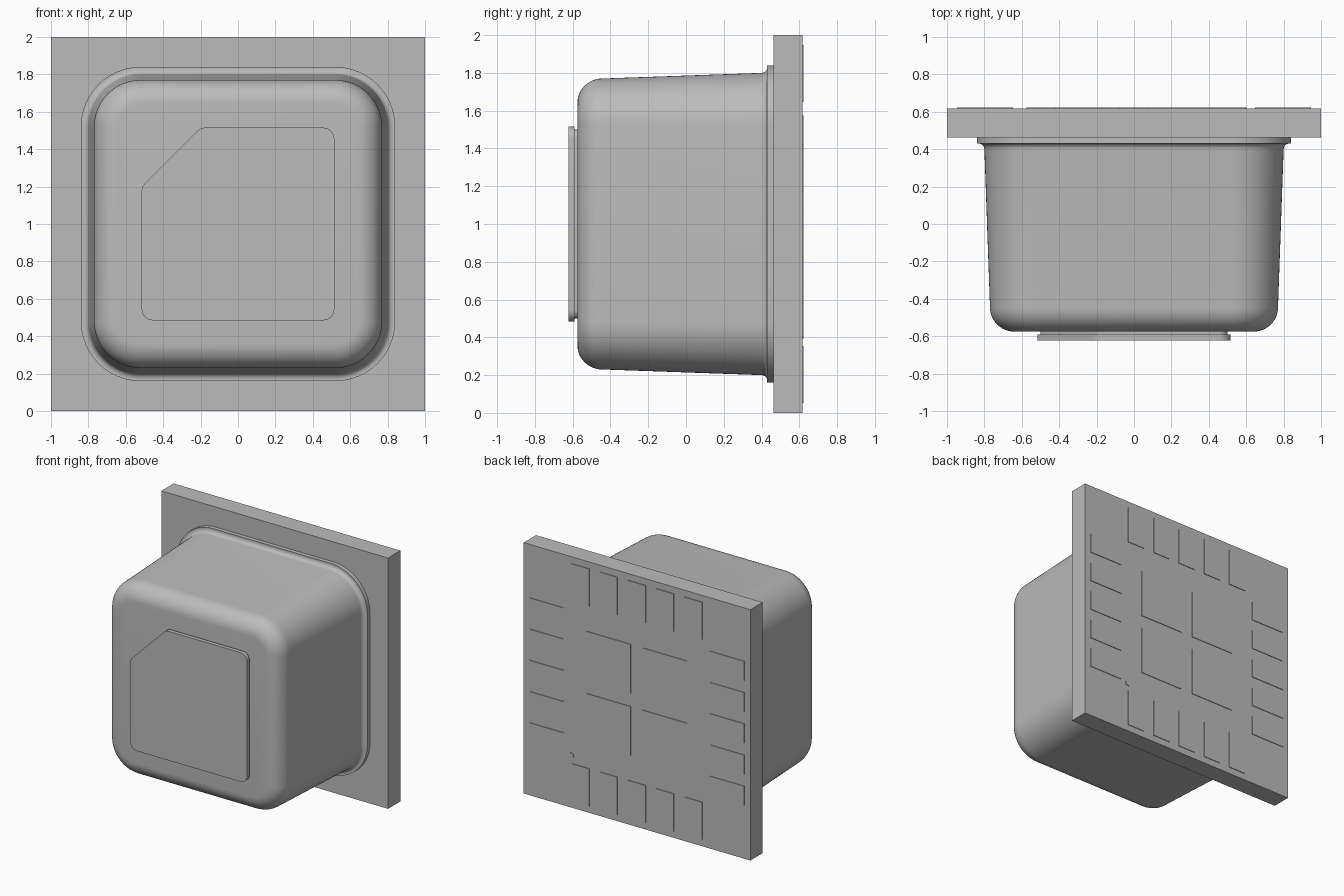
import bpy, bmesh, math
from math import radians, sin, cos

cube = bpy.data.objects.get("Cube")
if cube:
    bpy.data.objects.remove(cube, do_unlink=True)

grey = bpy.data.materials.new("neutral grey")
grey.use_nodes = True
colour = (0.5, 0.5, 0.5, 1)
grey.diffuse_color = colour
grey.node_tree.nodes["Principled BSDF"].inputs["Base Color"].default_value = colour


def finish(name, bm, smooth=False):
    bmesh.ops.recalc_face_normals(bm, faces=bm.faces)
    mesh = bpy.data.meshes.new(name)
    bm.to_mesh(mesh)
    bm.free()
    mesh.materials.append(grey)
    obj = bpy.data.objects.new(name, mesh)
    bpy.context.collection.objects.link(obj)
    if smooth:
        bpy.ops.object.select_all(action='DESELECT')
        obj.select_set(True)
        bpy.context.view_layer.objects.active = obj
        bpy.ops.object.shade_smooth_by_angle(angle=radians(30))
    return obj


def box(name, x, y0, y1, z, w, h):
    bm = bmesh.new()
    bmesh.ops.create_cube(bm, size=1)
    bmesh.ops.scale(bm, vec=(w, y1 - y0, h), verts=bm.verts)
    bmesh.ops.translate(bm, vec=(x, (y0 + y1) / 2, z), verts=bm.verts)
    return finish(name, bm)


def loft(name, corners, sections, steps):
    """Loft rounded outlines; corners are (x, z, start, end), sections (radius, y)."""
    bm = bmesh.new()
    rings = []
    for r, y in sections:
        ring = []
        for cx, cz, a0, a1 in corners:
            for i in range(steps + 1):
                a = radians(a0 + (a1 - a0) * i / steps)
                ring.append(bm.verts.new((cx + r * cos(a), y, cz + r * sin(a))))
        rings.append(ring)
    for a, b in zip(rings, rings[1:]):
        for i in range(len(a)):
            j = (i + 1) % len(a)
            bm.faces.new((a[i], a[j], b[j], b[i]))
    bm.faces.new(rings[0])
    bm.faces.new(rings[-1])
    return finish(name, bm, True)


# Square base plate
BACK = 0.617
box("base_plate", 0, 0.462, BACK, 1, 2, 2)

# Flange and tapered dome share the same corner centres
C = 0.52
square = [(C, 1 + C, 0, 90), (-C, 1 + C, 90, 180),
          (-C, 1 - C, 180, 270), (C, 1 - C, 270, 360)]
loft("dome_flange", square, [(0.32, 0.465), (0.32, 0.43)], 16)

profile = [(0.31, 0.432)]
for i in range(7):                       # concave fillet at the foot
    a = radians(90 + 90 * i / 6)
    profile.append((0.31 + 0.03 * cos(a), 0.40 + 0.03 * sin(a)))
for i in range(13):                      # rounded front rim
    a = radians(90 * i / 12)
    profile.append((0.12 + 0.13 * cos(a), -0.445 - 0.13 * sin(a)))
loft("dome", square, profile, 16)

# Front plate with one cut corner, on a slightly smaller adhesive layer
S = 0.455
cut = [(S, 1 + S, 0, 90), (-0.175, 1 + S, 90, 135), (-S, 1.175, 135, 180),
       (-S, 1 - S, 180, 270), (S, 1 - S, 270, 360)]
loft("adhesive_layer", cut, [(0.045, -0.57), (0.045, -0.59)], 8)
loft("front_plate", cut, [(0.06, -0.59), (0.06, -0.622)], 8)

# Rear contact pads: five per side and four in the centre
TOP = 0.622
for i in range(-2, 3):
    along = i * 0.249
    for side, word in ((1, "left"), (-1, "right")):
        box(f"{word}_pad", side * 0.797, BACK - 0.01, TOP, 1 + along, 0.3, 0.155)
    for side, word in ((1, "upper"), (-1, "lower")):
        box(f"{word}_pad", along, BACK - 0.01, TOP, 1 + side * 0.797, 0.155, 0.3)
for sx in (-1, 1):
    for sz in (-1, 1):
        box("centre_pad", sx * 0.248, BACK - 0.01, TOP, 1 + sz * 0.248, 0.39, 0.39)

# Round corner marker
loft("corner_marker", [(0.58, 0.415, 0, 345)],
     [(0.022, BACK - 0.01), (0.022, TOP)], 23)
